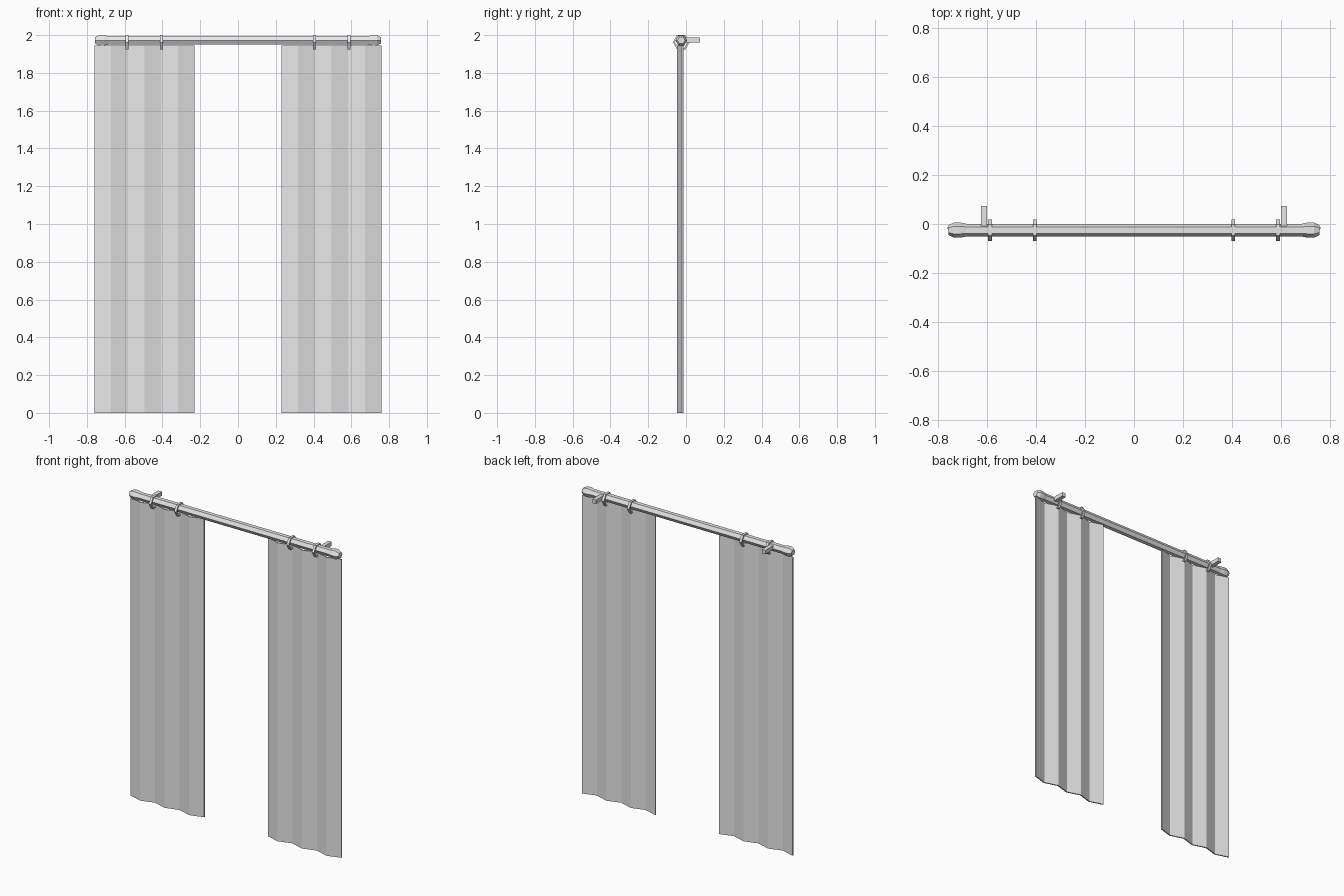
import bpy
import bmesh
from math import cos, sin, pi

cube = bpy.data.objects.get("Cube")
if cube:
    bpy.data.objects.remove(cube, do_unlink=True)

grey = bpy.data.materials.new("light_grey")
grey.use_nodes = True
grey.diffuse_color = (0.8, 0.8, 0.8, 1)
grey.node_tree.nodes["Principled BSDF"].inputs["Base Color"].default_value = (0.8, 0.8, 0.8, 1)

ROD_Y, ROD_Z = -0.025, 1.972


def finish(name, bm):
    bmesh.ops.recalc_face_normals(bm, faces=bm.faces)
    mesh = bpy.data.meshes.new(name)
    bm.to_mesh(mesh)
    bm.free()
    mesh.materials.append(grey)
    obj = bpy.data.objects.new(name, mesh)
    bpy.context.collection.objects.link(obj)
    return obj


def hex_lathe(name, profile, z, closed=False):
    """Six-sided sweep of (x, radius) points around the rod axis."""
    bm = bmesh.new()
    rings = [[bm.verts.new((x, ROD_Y + r * cos(k * pi / 3), z + r * sin(k * pi / 3)))
              for k in range(6)] for x, r in profile]
    pairs = list(zip(rings, rings[1:]))
    if closed:
        pairs.append((rings[-1], rings[0]))
    else:
        bm.faces.new(rings[0])
        bm.faces.new(rings[-1])
    for a, b in pairs:
        for k in range(6):
            n = (k + 1) % 6
            bm.faces.new((a[k], a[n], b[n], b[k]))
    return finish(name, bm)


def curtain(name, x0, x1, folds=6, thick=0.008, top=1.945):
    """Pleated sheet: a zigzag outline raised to full height."""
    bm = bmesh.new()
    xs = [x0 + (x1 - x0) * i / folds for i in range(folds + 1)]
    ys = [-0.048 if i % 2 else -0.021 for i in range(folds + 1)]
    grid = [[bm.verts.new((x, y + d, z)) for d, z in
             ((0, 0), (thick, 0), (thick, top), (0, top))] for x, y in zip(xs, ys)]
    for a, b in zip(grid, grid[1:]):
        for k in range(4):
            n = (k + 1) % 4
            bm.faces.new((a[k], a[n], b[n], b[k]))
    bm.faces.new(grid[0])
    bm.faces.new(grid[-1])
    return finish(name, bm)


def box(name, lo, hi):
    bm = bmesh.new()
    bmesh.ops.create_cube(bm, size=1)
    for v in bm.verts:
        v.co = [(a + b) / 2 + c * (b - a) for a, b, c in zip(lo, hi, v.co)]
    return finish(name, bm)


# Rod
hex_lathe("curtain_rod", [(-0.7, 0.026), (0.7, 0.026)], ROD_Z)

# Curtains
curtain("right_curtain", -0.76, -0.23)
curtain("left_curtain", 0.23, 0.76)

for side, s in (("right", -1), ("left", 1)):
    # Rod end knob
    hex_lathe(side + "_finial", [(s * 0.685, 0.026), (s * 0.71, 0.031),
                                 (s * 0.735, 0.031), (s * 0.756, 0.02)], ROD_Z)
    # Hanging rings
    for label, x in (("inner", s * 0.405), ("outer", s * 0.588)):
        a, b = x - 0.008, x + 0.008
        hex_lathe(f"{side}_{label}_ring", [(a, 0.034), (a, 0.044), (b, 0.044), (b, 0.034)],
                  1.962, closed=True)
    # Wall bracket
    box(side + "_bracket", (s * 0.612 - 0.013, -0.02, 1.962), (s * 0.612 + 0.013, 0.073, 1.988))
